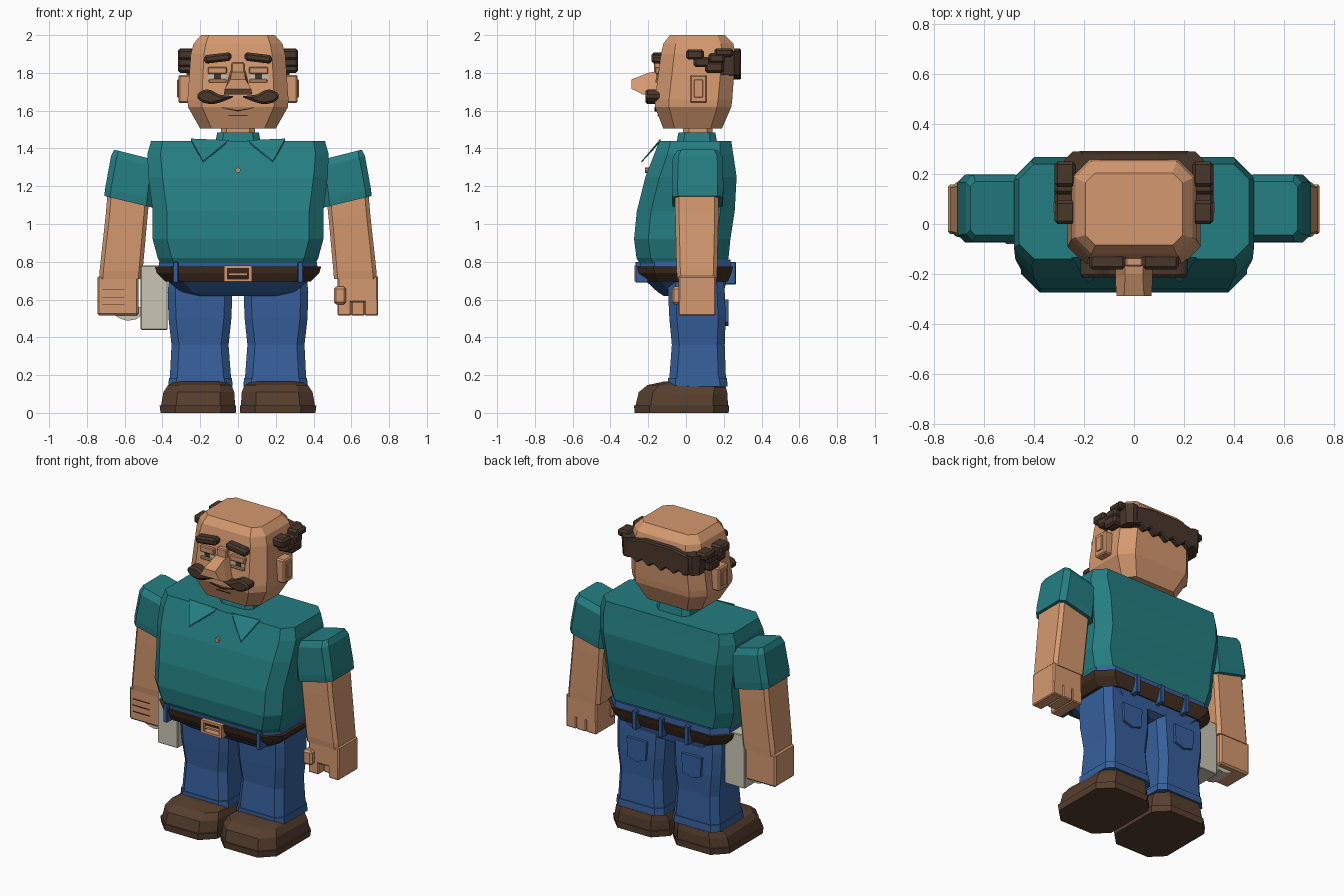
import bpy, bmesh, math
from mathutils import Vector


def material(name, r, g, b):
    m = bpy.data.materials.new(name)
    lin = [(c / 255 / 12.92) if c < 10 else ((c / 255 + 0.055) / 1.055) ** 2.4 for c in (r, g, b)]
    m.diffuse_color = (*lin, 1)
    return m


SKIN = material("skin", 213, 153, 111)
TEAL = material("teal_shirt", 36, 126, 130)
JEANS = material("blue_denim", 54, 96, 156)
HAIR = material("dark_brown_hair", 74, 55, 43)
SHOE = material("brown_shoe", 86, 62, 46)
BELT = material("belt_leather", 66, 46, 32)
PAPER = material("off_white", 202, 198, 180)
EYE = material("pale_eye", 196, 196, 182)
DARK = material("dark_line", 70, 48, 38)


def make(name, verts, faces, mat, bevel=0.0):
    bm = bmesh.new()
    vs = [bm.verts.new(v) for v in verts]
    for f in faces:
        bm.faces.new([vs[i] for i in f])
    bmesh.ops.recalc_face_normals(bm, faces=bm.faces[:])
    if bevel:
        edges = [e for e in bm.edges if e.calc_face_angle(0) > 0.4]
        bmesh.ops.bevel(bm, geom=edges, offset=bevel, segments=1, affect='EDGES', clamp_overlap=True)
    me = bpy.data.meshes.new(name)
    bm.to_mesh(me)
    bm.free()
    me.materials.append(mat)
    ob = bpy.data.objects.new(name, me)
    bpy.context.collection.objects.link(ob)
    return ob


def stack(name, rings, mat, bevel=0.0):
    """Skin a list of equal-length vertex rings and cap both ends."""
    n = len(rings[0])
    faces = [list(range(n)), [(len(rings) - 1) * n + i for i in range(n)]]
    for r in range(len(rings) - 1):
        for i in range(n):
            j = (i + 1) % n
            faces.append([r * n + i, r * n + j, (r + 1) * n + j, (r + 1) * n + i])
    return make(name, [v for ring in rings for v in ring], faces, mat, bevel)


def loft(name, rows, mat, s=1):
    """Chamfered rectangles: z, x0, x1, y0, y1, chamfer, slope of z over x."""
    rings = []
    for z, x0, x1, y0, y1, c, *t in rows:
        t = t[0] if t else 0
        pts = [(x0 + c, y0), (x1 - c, y0), (x1, y0 + c), (x1, y1 - c),
               (x1 - c, y1), (x0 + c, y1), (x0, y1 - c), (x0, y0 + c)]
        mid = (x0 + x1) / 2
        rings.append([(s * x, y, z + t * (x - mid)) for x, y in pts])
    return stack(name, rings, mat)


def prism(name, pts, y0, y1, mat, bevel=0.0, s=1):
    """Outline in x and z, extruded along y."""
    return stack(name, [[(s * x, y, z) for x, z in pts] for y in (y0, y1)], mat, bevel)


def box(name, x, y, z, mat, bevel=0.0, s=1):
    return prism(name, [(x[0], z[0]), (x[1], z[0]), (x[1], z[1]), (x[0], z[1])],
                 y[0], y[1], mat, bevel, s)


# Shirt body with rounded belly
loft("shirt", [(z, -h, h, y0, y1, c) for z, h, y0, y1, c in [
    (0.79, .41, -.245, .215, .07), (0.82, .425, -.262, .225, .075), (0.92, .452, -.275, .235, .075),
    (1.07, .452, -.26, .258, .075), (1.25, .475, -.215, .268, .075), (1.37, .48, -.168, .25, .07),
    (1.44, .46, -.14, .24, .06)]], TEAL)

# Neck, collar and button
loft("neck", [(1.43, -.09, .09, -.015, .14, .03), (1.53, -.09, .09, -.015, .14, .03)], SKIN)
loft("collar_band", [(1.43, -.12, .12, -.05, .165, .035), (1.485, -.11, .11, -.04, .155, .035)], TEAL)
for s in (-1, 1):
    outer = [(.05, -.135, 1.435), (.25, -.135, 1.443), (.185, -.235, 1.325)]
    stack("collar_flap", [[(s * x, y, z + d) for x, y, z in outer] for d in (0, .009)], TEAL)
prism("button", [(.014 * math.cos(a * math.pi / 4), 1.285 + .014 * math.sin(a * math.pi / 4))
                 for a in range(8)], -.218, -.195, SKIN)

# Head
loft("head", [(z, -h, h, y0, y1, c) for z, h, y0, y1, c in [
    (1.505, .20, -.12, .19, .06), (1.62, .265, -.165, .24, .075), (1.66, .267, -.165, .245, .075),
    (1.90, .25, -.132, .262, .07), (1.955, .235, -.12, .25, .065), (2.0, .195, -.085, .205, .04)]], SKIN)

# Nose and bridge
box("nose_bridge", (-.035, .035), (-.17, -.12), (1.77, 1.855), SKIN, .006)
stack("nose", [
    [(-.072, -.14, 1.685), (.072, -.14, 1.685), (.04, -.14, 1.81), (-.04, -.14, 1.81)],
    [(-.075, -.225, 1.685), (.075, -.225, 1.685), (.035, -.2, 1.8), (-.035, -.2, 1.8)],
    [(-.07, -.288, 1.715), (.07, -.288, 1.715), (.04, -.288, 1.765), (-.04, -.288, 1.765)]], SKIN)

# Mouth and chin creases
prism("mouth", [(-.085, 1.614), (0, 1.596), (.085, 1.614), (.085, 1.619), (0, 1.602), (-.085, 1.619)],
      -.168, -.155, DARK)
box("chin_crease", (-.05, .05), (-.151, -.146), (1.572, 1.577), DARK)

# Paired face parts
for s in (-1, 1):
    prism("eyebrow", [(.035, 1.865), (.178, 1.848), (.18, 1.893), (.035, 1.91)], -.182, -.12, HAIR, .012, s)
    box("eye_white", (.06, .155), (-.153, -.135), (1.765, 1.805), EYE, 0, s)
    box("pupil", (.09, .128), (-.156, -.148), (1.768, 1.803), HAIR, 0, s)
    box("eyelid", (.058, .16), (-.164, -.13), (1.795, 1.832), SKIN, .005, s)
    box("lower_lid", (.06, .155), (-.162, -.14), (1.748, 1.767), SKIN, .004, s)
    prism("moustache", [(.015, 1.675), (.10, 1.685), (.155, 1.715), (.20, 1.705), (.222, 1.675),
                        (.195, 1.645), (.14, 1.632), (.09, 1.645)], -.215, -.13, HAIR, .012, s)
    # Ears with a raised inner part
    box("ear", (.25, .315), (.02, .112), (1.64, 1.79), SKIN, .008, s)
    box("inner_ear", (.31, .322), (.043, .09), (1.67, 1.765), SKIN, .003, s)
    # Side hair tufts wrapping to the back
    for y, z in [((0, .095), (1.87, 1.925)), ((.04, .13), (1.83, 1.885)), ((.10, .20), (1.80, 1.86)),
                 ((.12, .205), (1.85, 1.905)), ((.15, .25), (1.885, 1.93))]:
        box("side_hair_tuft", (.235, .318), y, z, HAIR, .012, s)
    loft("corner_hair", [(1.79, .18, .272, .17, .285, .03), (1.915, .18, .28, .17, .29, .035)], HAIR, s)

# Back hair with a scalloped lower edge
prism("back_hair", [(-.225, 1.79), (-.18, 1.775), (-.15, 1.80), (-.11, 1.765), (-.06, 1.795), (-.02, 1.76),
                    (.03, 1.795), (.07, 1.765), (.11, 1.80), (.15, 1.77), (.19, 1.795), (.225, 1.785),
                    (.225, 1.905), (.1, 1.93), (-.1, 1.93), (-.225, 1.905)], .22, .292, HAIR, .008)

# Jeans waist, belt, buckle
loft("waistband", [(.74, -.425, .425, -.24, .24, .08), (.812, -.415, .415, -.25, .235, .08)], JEANS)
loft("hips", [(.62, -.23, .23, -.12, .16, .05), (.64, -.30, .30, -.15, .20, .06),
              (.70, -.375, .375, -.215, .215, .08), (.75, -.40, .40, -.23, .225, .08)], JEANS)
loft("belt", [(.695, -.385, .385, -.225, .222, .08), (.74, -.43, .43, -.25, .24, .085),
              (.775, -.44, .44, -.258, .25, .085)], BELT)
for x, z in [((-.075, .075), (.765, .78)), ((-.075, .075), (.695, .71)),
             ((-.075, -.055), (.695, .78)), ((.055, .075), (.695, .78))]:
    box("buckle", x, (-.272, -.23), z, SKIN)
box("buckle_pin", (-.05, .05), (-.268, -.23), (.728, .74), SKIN)
for s in (-1, 1):
    box("front_belt_loop", (.315, .345), (-.268, -.2), (.69, .80), JEANS, .004, s)
    box("back_belt_loop", (.17, .20), (.2, .264), (.68, .80), JEANS, .004, s)
box("centre_belt_loop", (-.015, .015), (.2, .264), (.68, .80), JEANS, .004)

for s in (-1, 1):
    # Legs, cuffs and pockets
    loft("leg", [(.16, .035, .362, -.09, .212, .04), (.36, .05, .352, -.075, .205, .04),
                 (.50, .035, .368, -.088, .21, .04), (.64, .03, .372, -.095, .205, .04),
                 (.71, .03, .365, -.095, .20, .04)], JEANS, s)
    loft("cuff", [(.14, .028, .368, -.097, .22, .04), (.185, .032, .366, -.095, .217, .04)], JEANS, s)
    prism("back_pocket", [(.13, .48), (.195, .46), (.26, .48), (.265, .60), (.125, .60)],
          .20, .225, JEANS, 0, s)
    # Shoes
    loft("shoe_sole", [(0, .012, .41, -.272, .226, .08), (.04, .01, .415, -.275, .228, .08)], SHOE, s)
    stack("shoe_upper", [[(s * x, y, z + (lift if y < 0 else 0)) for x, y in
                          [(x0 + c, y0), (x1 - c, y0), (x1, y0 + c), (x1, y1 - c),
                           (x1 - c, y1), (x0 + c, y1), (x0, y1 - c), (x0, y0 + c)]]
                         for z, x0, x1, y0, y1, c, lift in [
                             (.035, .015, .408, -.268, .222, .08, 0), (.10, .02, .395, -.25, .22, .075, .01),
                             (.135, .035, .37, -.205, .212, .06, .012), (.145, .07, .335, -.12, .2, .05, .02)]],
          SHOE)
    # Sleeves and forearms
    loft("sleeve", [(1.118, .455, .708, -.072, .195, .03, .24), (1.16, .452, .703, -.075, .198, .03, .24),
                    (1.33, .43, .672, -.07, .195, .03, .25), (1.365, .43, .655, -.045, .17, .02, .25)], TEAL, s)
    loft("forearm", [(.71, .508, .735, -.045, .163, .02), (.75, .505, .733, -.05, .165, .02),
                     (1.04, .48, .70, -.057, .172, .02, .1), (1.15, .47, .69, -.057, .172, .02, .2)], SKIN, s)

# Closed hand with finger ridges
box("closed_hand", (-.745, -.527), (-.04, .158), (.515, .725), SKIN, .01)
for i in range(3):
    box("finger_crease", (-.72, -.60), (-.044, -.038), (.57 + .04 * i, .574 + .04 * i), DARK)
# Open hand with fingers and thumb
box("open_hand", (.527, .742), (-.04, .158), (.585, .725), SKIN, .008)
for x, y in [((.527, .60), (-.04, .158)), ((.60, .67), (.01, .158)), ((.67, .742), (-.04, .158))]:
    box("finger", x, y, (.515, .60), SKIN, .006)
box("thumb", (.508, .572), (-.075, .02), (.575, .668), SKIN, .012)

# Carried white package
box("package", (-.515, -.372), (-.08, .14), (.44, .78), PAPER, .004)
prism("package_handle", [(-.65, .515), (-.62, .497), (-.585, .488), (-.54, .495), (-.515, .515), (-.515, .56),
                         (-.65, .56)], -.02, .12, PAPER)
